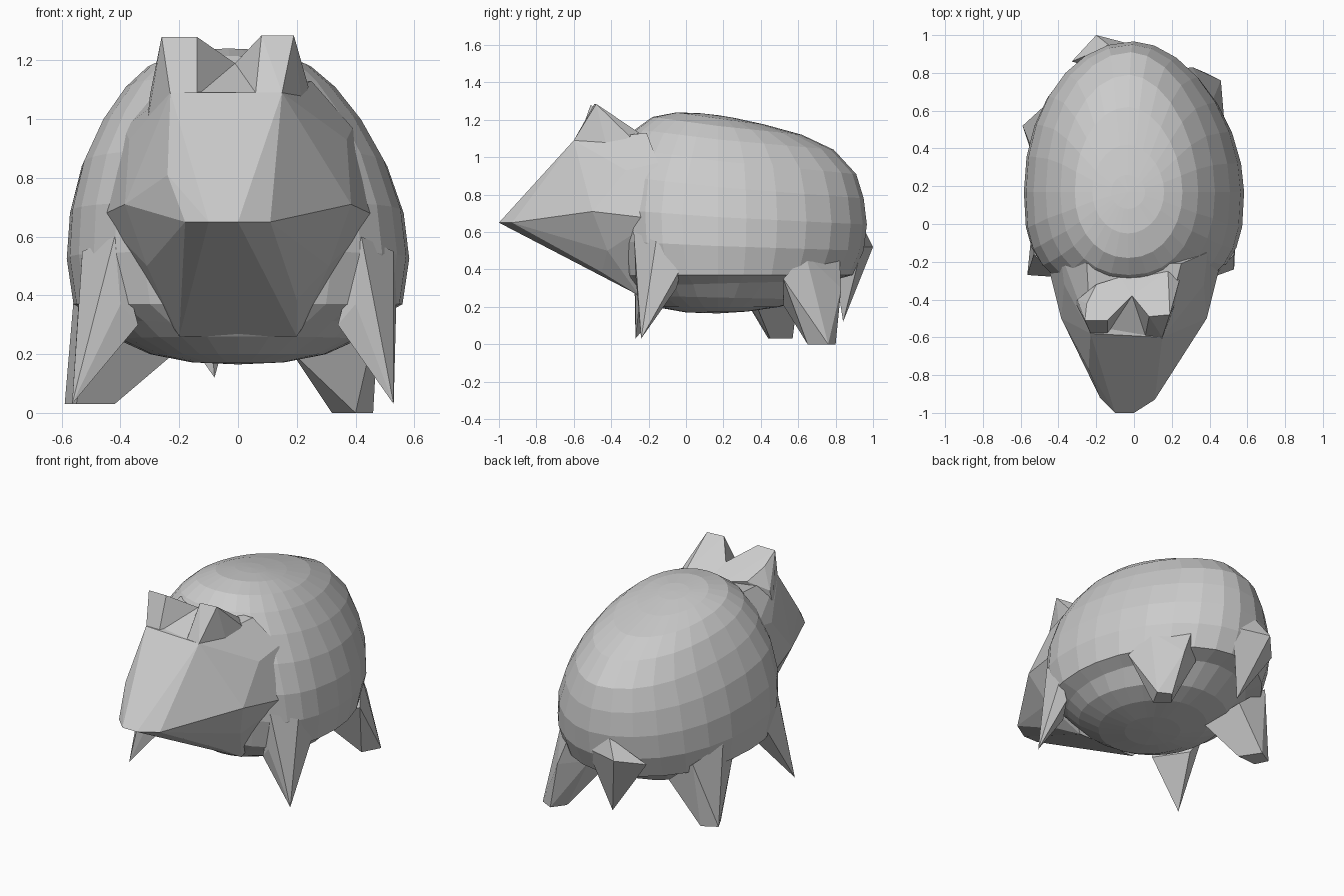
import bpy, bmesh, math

cube = bpy.data.objects.get("Cube")
if cube:
    bpy.data.objects.remove(cube, do_unlink=True)

grey = bpy.data.materials.new("plain_grey")
grey.use_nodes = True
COLOUR = (0.6, 0.6, 0.6, 1.0)
grey.diffuse_color = COLOUR
grey.node_tree.nodes["Principled BSDF"].inputs["Base Color"].default_value = COLOUR


def finish(name, bm):
    """Turn a bmesh into a flat-shaded object."""
    bmesh.ops.recalc_face_normals(bm, faces=bm.faces)
    mesh = bpy.data.meshes.new(name)
    bm.to_mesh(mesh)
    bm.free()
    mesh.materials.append(grey)
    obj = bpy.data.objects.new(name, mesh)
    bpy.context.collection.objects.link(obj)
    return obj


def hull(name, points):
    """Faceted solid wrapped around a few corner points."""
    bm = bmesh.new()
    for p in points:
        bm.verts.new(p)
    res = bmesh.ops.convex_hull(bm, input=bm.verts[:])
    loose = {v for v in res["geom_interior"] + res["geom_unused"]
             if isinstance(v, bmesh.types.BMVert)}
    bmesh.ops.delete(bm, geom=list(loose), context='VERTS')
    bmesh.ops.dissolve_limit(bm, angle_limit=math.radians(3),
                             verts=bm.verts[:], edges=bm.edges[:])
    return finish(name, bm)


def both_sides(points):
    return [(s * x, y, z) for x, y, z in points for s in (1, -1)]


def power(v, e):
    return math.copysign(abs(v) ** e, v)


# Body: tilted rings about a vertical axis
# (front y, front z, back y, back z, half width, front roundness)
RINGS = [
    (0.08, 1.235, 0.26, 1.21, 0.09, 1.0),
    (-0.05, 1.24, 0.42, 1.175, 0.19, 1.0),
    (-0.18, 1.215, 0.62, 1.12, 0.285, 0.95),
    (-0.27, 1.15, 0.79, 1.04, 0.365, 0.9),
    (-0.33, 1.05, 0.91, 0.91, 0.448, 0.85),
    (-0.36, 0.90, 0.95, 0.78, 0.52, 0.75),
    (-0.37, 0.72, 0.967, 0.64, 0.568, 0.7),
    (-0.36, 0.55, 0.95, 0.50, 0.583, 0.7),
    (-0.33, 0.37, 0.89, 0.37, 0.56, 0.75),
    (-0.30, 0.31, 0.78, 0.34, 0.48, 0.85),
    (-0.26, 0.26, 0.63, 0.24, 0.41, 0.9),
    (-0.17, 0.20, 0.50, 0.20, 0.30, 1.0),
    (0.00, 0.17, 0.33, 0.175, 0.16, 1.0),
]
SEGMENTS, AXIS_Y = 28, 0.17
bm = bmesh.new()
rings = []
for yf, zf, yb, zb, rx, round_front in RINGS:
    ring = []
    for i in range(SEGMENTS):
        a = 2 * math.pi * i / SEGMENTS
        c, s = math.cos(a), math.sin(a)
        # The rump is slimmer on the left than on the right
        e = round_front if c < 0 else (1.1 if s > 0 else 0.96)
        c, s = power(c, e), power(s, e)
        y = AXIS_Y + c * ((yb - AXIS_Y) if c > 0 else (AXIS_Y - yf))
        z = (zf + zb) / 2 + c * (zb - zf) / 2
        # The back leans slightly to the right
        ring.append(bm.verts.new((rx * s - 0.05 * max(z - 0.6, 0), y, z)))
    rings.append(ring)
top = bm.verts.new((-0.03, AXIS_Y, 1.225))
bottom = bm.verts.new((0, AXIS_Y, 0.165))
for i in range(SEGMENTS):
    j = (i + 1) % SEGMENTS
    bm.faces.new((top, rings[0][i], rings[0][j]))
    bm.faces.new((bottom, rings[-1][j], rings[-1][i]))
    for upper, lower in zip(rings, rings[1:]):
        bm.faces.new((upper[i], lower[i], lower[j], upper[j]))
finish("body", bm)

# Head: wedge with a blunt snout, running back into the shoulders
hull("head", [
    (-0.18, -0.92, 0.65), (-0.10, -1.0, 0.65), (0.0, -1.0, 0.65), (0.11, -0.93, 0.65),
    (-0.16, -0.68, 0.50), (0.11, -0.68, 0.50),
    (-0.24, -0.77, 0.81), (0.13, -0.81, 0.81),
    (-0.23, -0.58, 1.09), (0.15, -0.60, 1.09),
] + both_sides([
    (0.385, -0.50, 0.71), (0.43, -0.33, 0.69), (0.47, -0.16, 0.67),
    (0.37, -0.32, 0.93), (0.39, -0.15, 0.97), (0.25, -0.21, 1.13),
    (0.31, -0.42, 0.50), (0.20, -0.45, 0.385), (0.20, -0.25, 0.26),
]))

# Ears: pointed wedges with a sloping notch between them
hull("left_ear", [
    (0.06, -0.59, 1.09), (0.15, -0.60, 1.09), (0.08, -0.49, 1.285), (0.19, -0.48, 1.285),
    (-0.01, -0.38, 1.19), (0.03, -0.28, 1.12), (0.18, -0.25, 1.13), (0.24, -0.30, 1.11),
    (0.22, -0.42, 1.04),
])
hull("right_ear", [
    (-0.14, -0.58, 1.08), (-0.23, -0.58, 1.08), (-0.14, -0.51, 1.28), (-0.26, -0.51, 1.28),
    (-0.01, -0.38, 1.19), (-0.07, -0.28, 1.12), (-0.25, -0.42, 1.21), (-0.20, -0.32, 1.14),
    (-0.30, -0.40, 1.08), (-0.31, -0.42, 0.98),
])
hull("ear_notch", [
    (-0.14, -0.58, 1.08), (0.06, -0.59, 1.09), (-0.01, -0.38, 1.19),
    (-0.07, -0.28, 1.12), (0.03, -0.28, 1.12),
])

# Front legs: spikes fused to the shoulders
for name, side, tip in (("left_front_leg", 1, (0.53, -0.24, 0.03)),
                        ("right_front_leg", -1, (-0.565, -0.27, 0.03))):
    shoulder = [(0.42, -0.28, 0.60), (0.53, -0.16, 0.55), (0.40, -0.27, 0.37),
                (0.34, -0.24, 0.30), (0.47, -0.05, 0.30), (0.54, -0.02, 0.42)]
    hull(name, [(side * x, y, z) for x, y, z in shoulder] + [tip])

# Rear legs: stubs with small flat feet
hull("left_rear_leg", [
    (0.32, 0.72, 0.0), (0.40, 0.65, 0.0), (0.46, 0.76, 0.0), (0.38, 0.80, 0.0),
    (0.18, 0.52, 0.21), (0.48, 0.52, 0.35), (0.41, 0.64, 0.48), (0.24, 0.82, 0.48),
    (0.31, 0.83, 0.30), (0.15, 0.74, 0.33),
])
hull("right_rear_leg", [
    (-0.59, 0.52, 0.03), (-0.55, 0.44, 0.03), (-0.42, 0.45, 0.03), (-0.50, 0.57, 0.03),
    (-0.22, 0.38, 0.20), (-0.50, 0.25, 0.35), (-0.55, 0.42, 0.50), (-0.48, 0.62, 0.43),
    (-0.30, 0.60, 0.28),
])

# Tail: drooping spike with a broad root
hull("tail", [
    (-0.08, 0.84, 0.12), (-0.20, 1.0, 0.52), (0.03, 0.94, 0.52), (-0.33, 0.86, 0.48),
    (-0.10, 0.80, 0.38), (-0.13, 0.945, 0.63),
])
